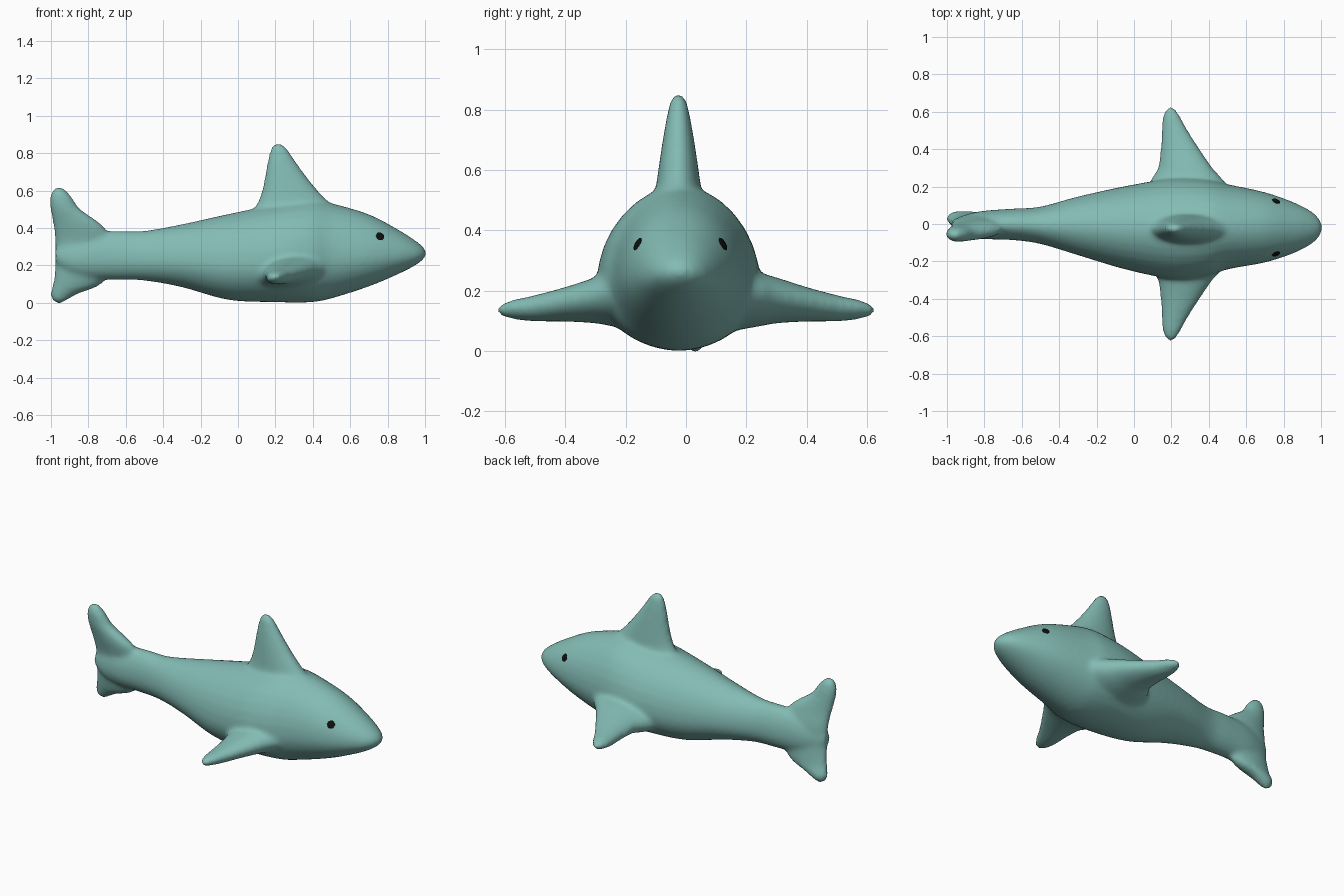
import bpy, bmesh, math
from mathutils import Vector

if "Cube" in bpy.data.objects:
    bpy.data.objects.remove(bpy.data.objects["Cube"])

SIDES = 32


def material(name, color):
    m = bpy.data.materials.new(name)
    m.diffuse_color = (*color, 1)
    m.use_nodes = True
    m.node_tree.nodes["Principled BSDF"].inputs["Base Color"].default_value = m.diffuse_color
    return m


def spline(rows, steps=5):
    """Smooth in-between stations through the given rows."""
    out = []
    for i in range(len(rows) - 1):
        a, b, c, d = (rows[max(0, min(len(rows) - 1, i + k))] for k in (-1, 0, 1, 2))
        for s in range(steps):
            t = s / steps
            out.append([0.5 * (2 * q + (r - p) * t + (2 * p - 5 * q + 4 * r - u) * t * t
                               + (3 * q - p - 3 * r + u) * t ** 3)
                        for p, q, r, u in zip(a, b, c, d)])
    return out + [list(rows[-1])]


def loft(bm, rows, ring_point):
    """Skin closed rings, one ring per station, with capped ends."""
    part = bmesh.new()
    rings = []
    for row in spline(rows):
        rings.append([part.verts.new(ring_point(row, 2 * math.pi * k / SIDES))
                      for k in range(SIDES)])
    for r0, r1 in zip(rings, rings[1:]):
        for k in range(SIDES):
            n = (k + 1) % SIDES
            part.faces.new((r0[k], r0[n], r1[n], r1[k]))
    part.faces.new(rings[0])
    part.faces.new(rings[-1])
    bmesh.ops.recalc_face_normals(part, faces=part.faces)
    tmp = bpy.data.meshes.new("loft")
    part.to_mesh(tmp)
    part.free()
    bm.from_mesh(tmp)
    bpy.data.meshes.remove(tmp)


def body_ring(row, a):
    x, top, bottom, half, yc = row
    wide = bottom + 0.42 * (top - bottom)
    c, s = math.cos(a), math.sin(a)
    rise = (top - wide) if s > 0 else (wide - bottom)
    return (x, yc + half * math.copysign(abs(c) ** 1.05, c), wide + rise * s)


def upright_ring(row, a):
    z, trail, lead, yc, half = row
    return ((trail + lead) / 2 + (lead - trail) / 2 * math.cos(a), yc + half * math.sin(a), z)


def side_ring(sign):
    def ring(row, a):
        y, trail, lead, zc, half = row
        dx = (lead - trail) / 2 * math.cos(a)
        return ((trail + lead) / 2 + dx, sign * y, zc + half * math.sin(a) + 0.12 * dx)
    return ring


# body stations: x, top z, bottom z, half width, centre y
BODY = [(-.975, .30, .21, .03, -.01), (-.9, .35, .15, .06, -.01), (-.8, .38, .125, .076, -.005),
        (-.65, .385, .123, .084, -.002), (-.5, .385, .118, .1, -.007), (-.3, .42, .083, .157, -.01),
        (-.05, .475, .015, .222, -.02), (.2, .525, .003, .268, -.025), (.38, .548, .002, .26, -.022),
        (.5, .532, .023, .228, -.015), (.7, .473, .087, .188, -.018), (.85, .395, .15, .138, -.02),
        (.945, .335, .198, .09, -.02), (.99, .298, .232, .048, -.02), (1.008, .268, .26, .005, -.02)]
# fin stations: span, trailing x, leading x, centre, half thickness
DORSAL = [(.40, .04, .62, -.025, .1), (.5, .085, .54, -.025, .085), (.55, .112, .475, -.025, .074),
          (.62, .133, .41, -.025, .064), (.7, .148, .348, -.025, .052), (.78, .163, .292, -.025, .038),
          (.83, .178, .258, -.025, .026), (.852, .2, .23, -.025, .008)]
PECTORAL = [(.15, .05, .55, .17, .1), (.25, .098, .465, .17, .084), (.3, .128, .42, .168, .074),
            (.4, .142, .352, .155, .056), (.5, .147, .288, .142, .043), (.57, .153, .25, .138, .032),
            (.61, .168, .225, .136, .02), (.626, .185, .208, .136, .005)]
TAIL = [(-.005, -.965, -.945, .03, .008), (.015, -.993, -.915, .03, .03), (.05, -1.003, -.85, .028, .042),
        (.1, -.99, -.73, .015, .05), (.2, -.978, -.68, 0, .055), (.32, -.978, -.68, -.01, .055),
        (.41, -.988, -.72, -.03, .052), (.5, -1.003, -.842, -.048, .046), (.56, -1.005, -.885, -.055, .04),
        (.6, -.992, -.92, -.058, .028), (.618, -.968, -.945, -.058, .008)]

# body and fins, blended into one soft skin
bm = bmesh.new()
loft(bm, BODY, body_ring)
loft(bm, DORSAL, upright_ring)
loft(bm, TAIL, upright_ring)
for sign in (1, -1):
    loft(bm, PECTORAL, side_ring(sign))
mesh = bpy.data.meshes.new("shark_body")
bm.to_mesh(mesh)
bm.free()
body = bpy.data.objects.new("shark_body", mesh)
bpy.context.collection.objects.link(body)
mesh.materials.append(material("teal_skin", (.23, .5, .46)))
remesh = body.modifiers.new("blend", 'REMESH')
remesh.mode = 'VOXEL'
remesh.voxel_size = 0.013
remesh.use_smooth_shade = True
soft = body.modifiers.new("soften", 'SMOOTH')
soft.factor = 0.5
soft.iterations = 9

# eyes, small discs laid on the skin
black = material("black_eye", (.005, .005, .005))
deps = bpy.context.evaluated_depsgraph_get()
skin = body.evaluated_get(deps)
for side, name in ((1, "left_eye"), (-1, "right_eye")):
    hit, loc, normal, _ = skin.ray_cast(Vector((.76, side, .355)), Vector((0, -side, 0)))
    if not hit:
        loc, normal = Vector((.76, -.025 + side * .145, .355)), Vector((.3, side, .4))
    bpy.ops.mesh.primitive_uv_sphere_add(segments=20, ring_count=10, radius=.023, location=loc)
    eye = bpy.context.object
    eye.name = name
    eye.scale = (1, 1, .2)
    eye.rotation_euler = normal.to_track_quat('Z', 'Y').to_euler()
    eye.data.materials.append(black)
    bpy.ops.object.shade_smooth()
